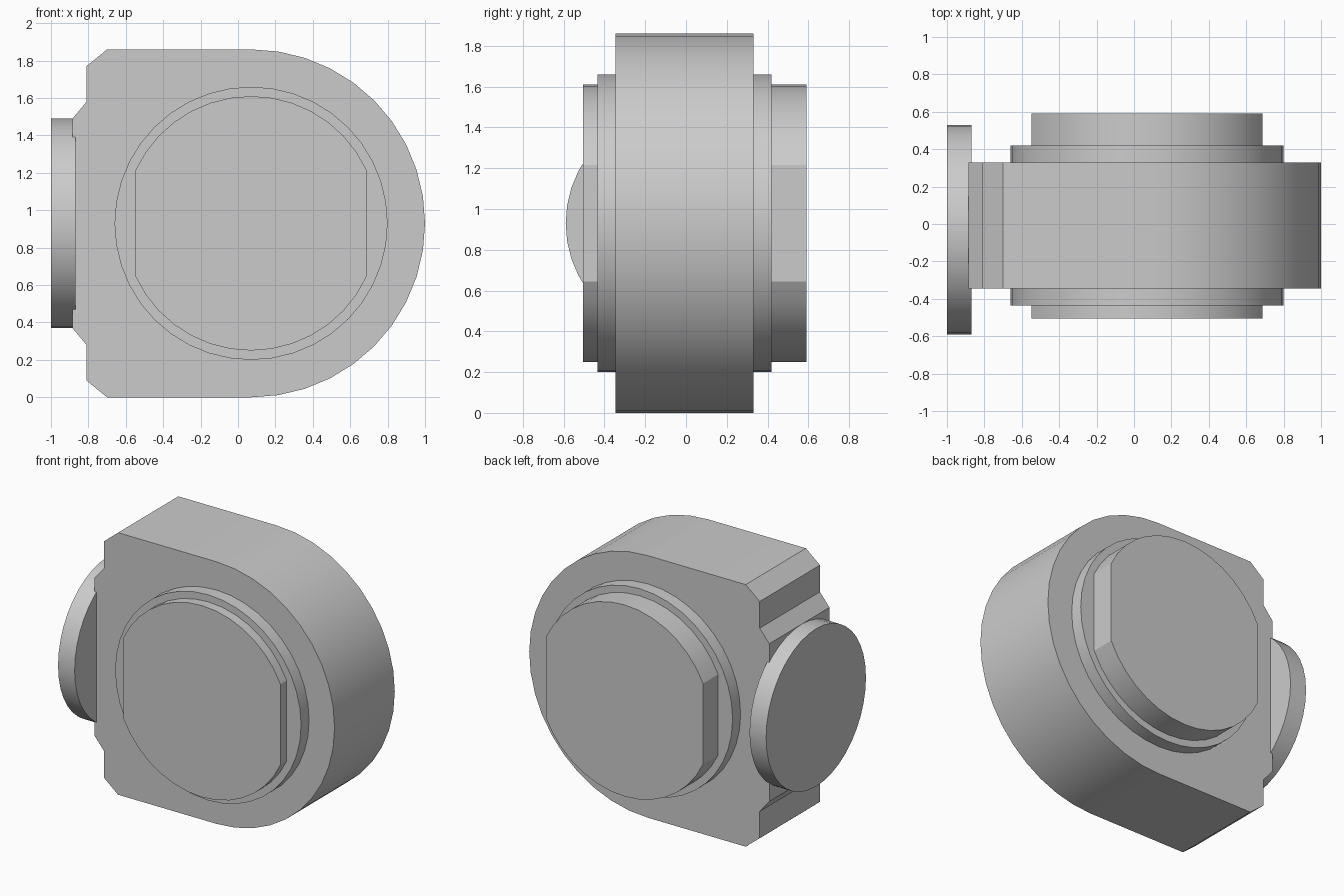
import bpy
import bmesh
from math import sin, cos, pi, radians, acos
from mathutils import Vector

cube = bpy.data.objects.get("Cube")
if cube:
    bpy.data.objects.remove(cube, do_unlink=True)

CX, CZ = 0.07, 0.93      # shared axis of the round parts
STEPS = 40               # sides of a full circle

grey = bpy.data.materials.new("plain_grey")
grey.use_nodes = True
colour = (0.6, 0.6, 0.6, 1)
grey.diffuse_color = colour
grey.node_tree.nodes["Principled BSDF"].inputs["Base Color"].default_value = colour


def arc(u, v, r, start, end, n):
    """Points along an arc, both ends included."""
    angles = [start + (end - start) * i / n for i in range(n + 1)]
    return [(u + r * cos(a), v + r * sin(a)) for a in angles]


def prism(name, profile, low, high, axis):
    """Extrude a closed outline along the x or y axis."""
    def place(p, d):
        return Vector((d, p[0], p[1])) if axis == "x" else Vector((p[0], d, p[1]))

    bm = bmesh.new()
    face = bm.faces.new([bm.verts.new(place(p, low)) for p in profile])
    result = bmesh.ops.extrude_face_region(bm, geom=[face])
    moved = [g for g in result["geom"] if isinstance(g, bmesh.types.BMVert)]
    offset = place((0, 0), high - low)
    bmesh.ops.translate(bm, verts=moved, vec=offset)
    bmesh.ops.recalc_face_normals(bm, faces=bm.faces)
    mesh = bpy.data.meshes.new(name)
    bm.to_mesh(mesh)
    bm.free()
    mesh.materials.append(grey)
    obj = bpy.data.objects.new(name, mesh)
    bpy.context.collection.objects.link(obj)
    bpy.ops.object.select_all(action="DESELECT")
    obj.select_set(True)
    bpy.context.view_layer.objects.active = obj
    bpy.ops.object.shade_smooth_by_angle(angle=radians(15))
    return obj


# Housing: round on one side, stepped and chamfered on the other
upper_steps = [(-0.70, 1.86), (-0.81, 1.77), (-0.81, 1.58), (-0.885, 1.49)]
lower_steps = [(x, 2 * CZ - z) for x, z in reversed(upper_steps)]
round_side = arc(CX, CZ, CZ, -pi / 2, pi / 2, STEPS // 2)
prism("housing", round_side + upper_steps + lower_steps, -0.345, 0.33, "y")

# Round collar showing on both faces
prism("collar", arc(CX, CZ, 0.73, 0, 2 * pi, STEPS)[:-1], -0.435, 0.42, "y")

# Shaft with two flats
flat = acos(0.617 / 0.68)
right_to_left = arc(CX, CZ, 0.68, flat, pi - flat, 14)
left_to_right = arc(CX, CZ, 0.68, pi + flat, 2 * pi - flat, 14)
prism("flatted_shaft", right_to_left + left_to_right, -0.505, 0.59, "y")

# Disc on the stepped side
prism("side_disc", arc(-0.03, CZ, 0.56, 0, 2 * pi, STEPS)[:-1], -1.0, -0.87, "x")
